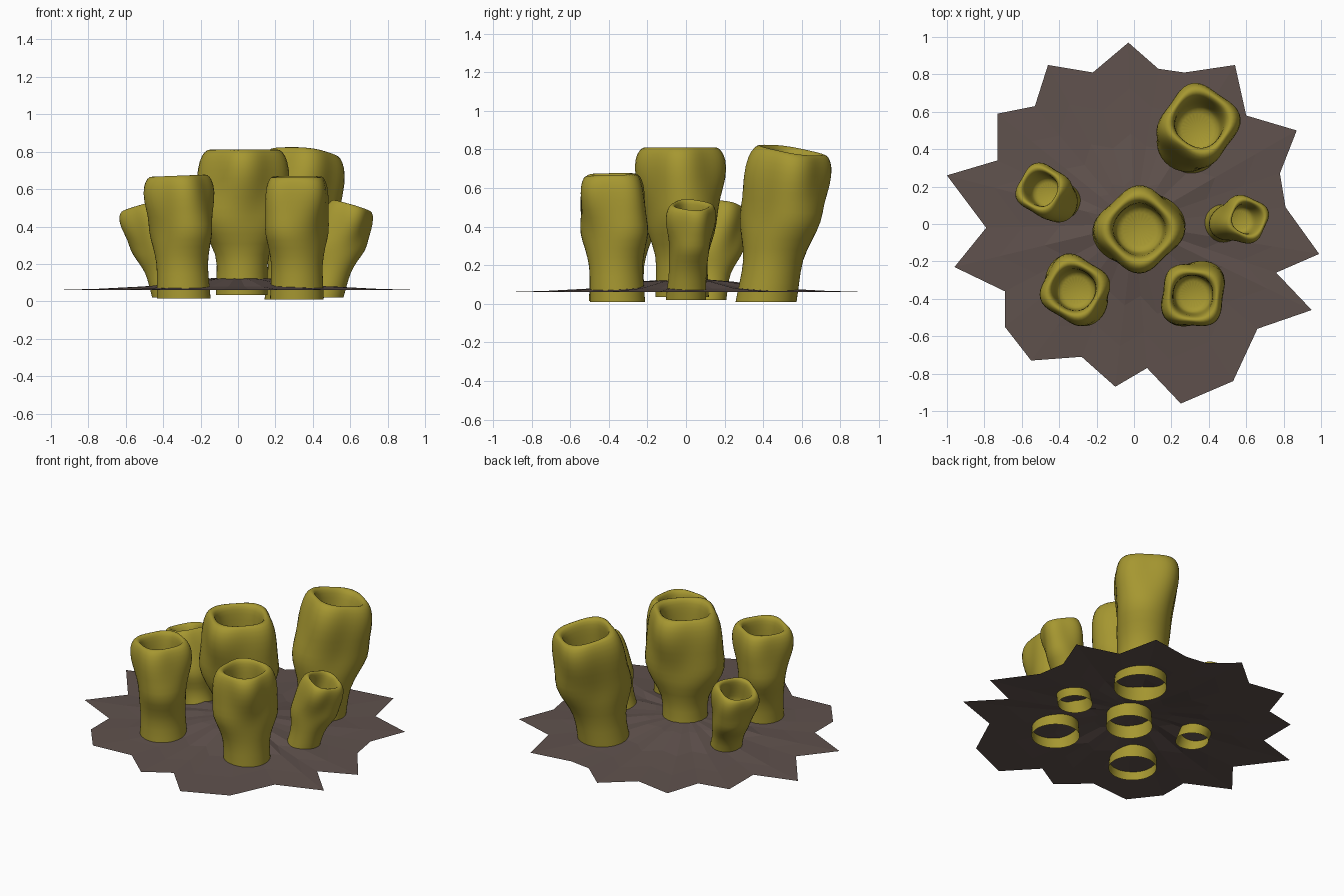
import bpy, bmesh, math
from mathutils import Vector

if "Cube" in bpy.data.objects:
    bpy.data.objects.remove(bpy.data.objects["Cube"])


def material(name, rgb):
    m = bpy.data.materials.new(name)
    m.diffuse_color = (*rgb, 1)
    m.use_nodes = True
    m.node_tree.nodes["Principled BSDF"].inputs["Base Color"].default_value = m.diffuse_color
    return m


OLIVE = material("olive_yellow", (0.38, 0.31, 0.03))
BROWN = material("dark_brown", (0.115, 0.083, 0.074))


def finish(name, bm, mat):
    me = bpy.data.meshes.new(name)
    bm.to_mesh(me)
    bm.free()
    me.materials.append(mat)
    ob = bpy.data.objects.new(name, me)
    bpy.context.collection.objects.link(ob)
    return ob


def bridge(bm, a, b):
    n = len(a)
    for i in range(n):
        j = (i + 1) % n
        bm.faces.new((a[i], a[j], b[j], b[i]))


# jagged sea-bed sheet, gently domed in the middle
OUTLINE = [(-.03, .97), (.13, .83), (.27, .81), (.54, .85), (.60, .58), (.87, .50), (.78, .27),
           (.81, .09), (.99, -.16), (.76, -.26), (.95, -.46), (.66, -.56), (.53, -.84), (.25, -.96),
           (.07, -.77), (-.10, -.87), (-.28, -.71), (-.55, -.73), (-.69, -.55), (-.69, -.36),
           (-.96, -.23), (-.79, -.02), (-1.0, .26), (-.73, .34), (-.73, .59), (-.53, .63),
           (-.46, .85), (-.22, .81)][::-1]
bm = bmesh.new()
rings = [[bm.verts.new((x * s, y * s, z)) for x, y in OUTLINE]
         for s, z in ((1, .06), (.75, .067), (.5, .08), (.25, .115))]
for a, b in zip(rings, rings[1:]):
    bridge(bm, a, b)
tip = bm.verts.new((0, 0, .135))
for i, v in enumerate(rings[-1]):
    bm.faces.new((v, rings[-1][(i + 1) % len(OUTLINE)], tip))
bmesh.ops.recalc_face_normals(bm, faces=bm.faces)
if sum(f.normal.z for f in bm.faces) < 0:
    bmesh.ops.reverse_faces(bm, faces=bm.faces)
finish("seabed_sheet", bm, BROWN)

# profile rows: height fraction, radius factor, middle lobes, top squareness
PROFILE = [(.42, .85, .10, .0), (.54, .95, .20, .02), (.66, .95, .12, .05),
           (.80, 1.0, .03, .10), (.92, .97, 0, .10), (.985, .86, 0, .09), (1.0, .76, 0, .06),
           (.985, .66, 0, .04), (.93, .61, 0, .03), (.82, .59, 0, .02), (.72, .57, 0, 0),
           (.67, .48, 0, 0)]
SEG = 24


def tube(name, base, top, rb, rt, mid_deg, top_deg, tilt):
    """Open-bottomed sponge tube with lobed middle, squarish mouth and cupped inside."""
    base, top, tilt = Vector(base), Vector(top), Vector(tilt)
    pm, pt = math.radians(mid_deg), math.radians(top_deg)
    rows = [(0, rb / rt, 0, 0), (.12, rb / rt * .98, 0, 0), (.28, rb / rt * .94, .02, 0)] + PROFILE
    bm = bmesh.new()
    rings = []
    for t, f, lobe, sq in rows:
        c = base.lerp(top, t)
        turn = Vector((0, 0, 1)).rotation_difference(Vector((0, 0, 1)).lerp(tilt, t * t))
        ring = []
        for i in range(SEG):
            a = 2 * math.pi * i / SEG
            r = rt * f * (1 + lobe * math.cos(2 * (a - pm)) + sq * math.cos(4 * (a - pt)))
            ring.append(bm.verts.new(c + turn @ Vector((r * math.cos(a), r * math.sin(a), 0))))
        rings.append(ring)
    for a, b in zip(rings, rings[1:]):
        bridge(bm, a, b)
    bm.faces.new(rings[-1])
    for f in bm.faces:
        f.smooth = True
    ob = finish(name, bm, OLIVE)
    sub = ob.modifiers.new("smooth", "SUBSURF")
    sub.levels = sub.render_levels = 1


tube("centre_tube", (.02, -.02, .035), (.03, -.03, .815), .14, .228, 15, 0, (0, 0, 1))
tube("back_right_tube", (.30, .415, .01), (.355, .55, .80), .16, .215, 48, 10, (.10, .16, 1))
tube("front_left_tube", (-.29, -.36, .015), (-.32, -.35, .675), .145, .185, 125, 15, (-.04, 0, 1))
tube("front_right_tube", (.315, -.355, .01), (.315, -.385, .67), .145, .18, 50, 40, (0, -.03, 1))
tube("left_tube", (-.36, .11, .02), (-.505, .19, .51), .10, .145, 130, 15, (-.25, .12, 1))
tube("right_tube", (.46, 0, .02), (.61, .03, .515), .105, .13, 15, 20, (.30, .05, 1))
